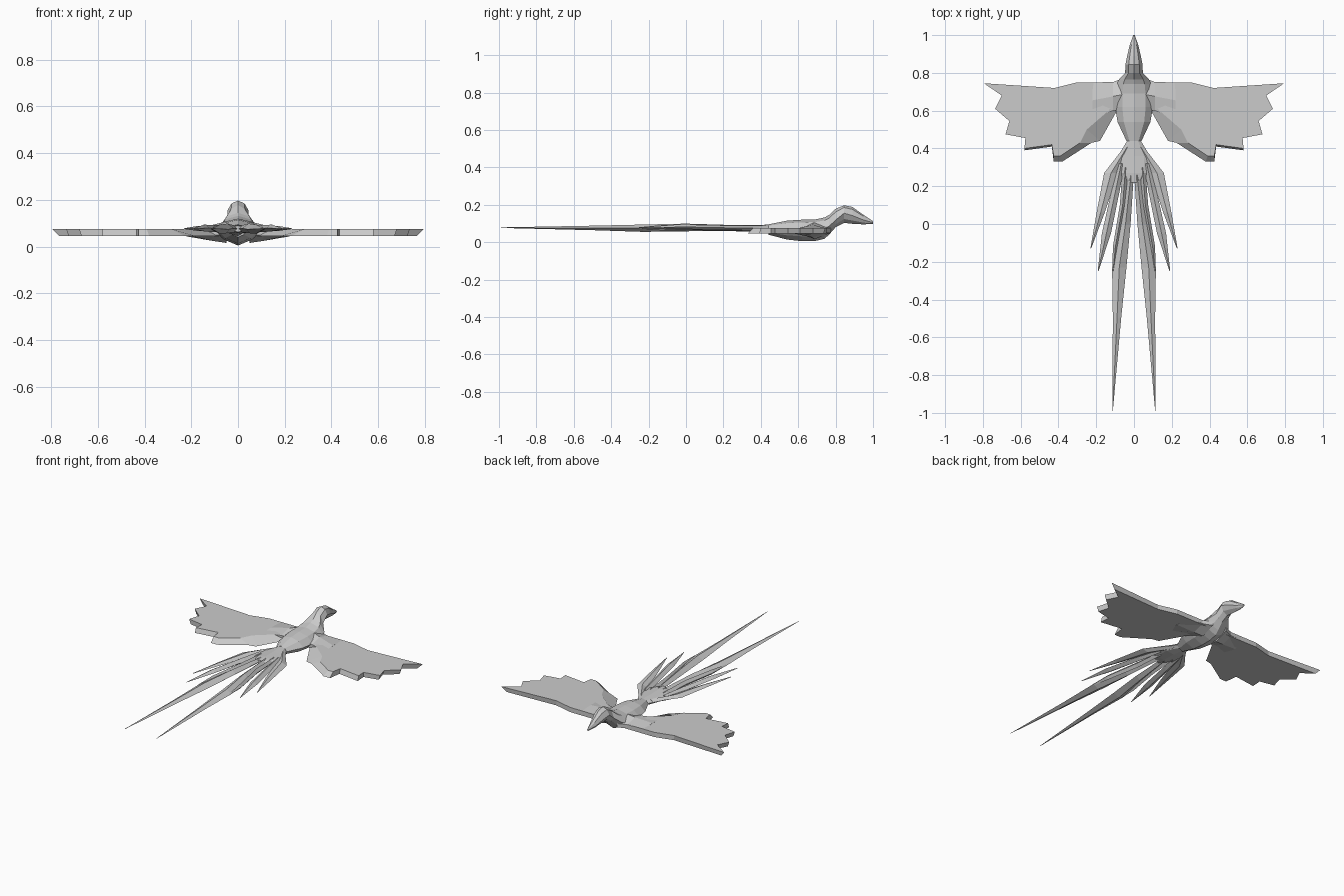
import bpy, bmesh

grey = bpy.data.materials.new("feather grey")
grey.diffuse_color = (0.6, 0.6, 0.6, 1)


def finish(name, bm, mirrored=False):
    bmesh.ops.recalc_face_normals(bm, faces=bm.faces[:])
    mesh = bpy.data.meshes.new(name)
    bm.to_mesh(mesh)
    bm.free()
    mesh.materials.append(grey)
    obj = bpy.data.objects.new(name, mesh)
    bpy.context.collection.objects.link(obj)
    if mirrored:
        obj.modifiers.new("mirror", "MIRROR").use_mirror_merge = False
    return obj


def loft(name, rings, mirrored=False):
    """Skin a list of equal-sized rings and cap both ends."""
    bm = bmesh.new()
    vs = [[bm.verts.new(p) for p in ring] for ring in rings]
    n = len(rings[0])
    for a, b in zip(vs, vs[1:]):
        for i in range(n):
            j = (i + 1) % n
            bm.faces.new((a[i], a[j], b[j], b[i]))
    bm.faces.new(vs[0])
    bm.faces.new(vs[-1])
    return finish(name, bm, mirrored)


def body_ring(y, w, top, side, bottom):
    up, low = side + 0.72 * (top - side), side + 0.6 * (bottom - side)
    right = [(0.62 * w, up), (w, side), (0.62 * w, low)]
    pts = [(0, top)] + right + [(0, bottom)] + [(-x, z) for x, z in reversed(right)]
    return [(x, y, z) for x, z in pts]


# Body from beak tip to tail root: y, half width, top, side and bottom heights
body = [
    (1.00, 0.004, 0.112, 0.105, 0.098),
    (0.95, 0.022, 0.145, 0.118, 0.095),
    (0.89, 0.036, 0.188, 0.142, 0.098),
    (0.845, 0.045, 0.197, 0.155, 0.103),
    (0.80, 0.047, 0.178, 0.118, 0.080),
    (0.765, 0.080, 0.145, 0.085, 0.040),
    (0.74, 0.092, 0.132, 0.075, 0.018),
    (0.69, 0.098, 0.121, 0.072, 0.006),
    (0.62, 0.100, 0.120, 0.070, 0.005),
    (0.54, 0.087, 0.115, 0.070, 0.014),
    (0.44, 0.040, 0.095, 0.070, 0.040),
]
loft("body", [body_ring(*s) for s in body])

# Tail root that the feathers fan out from
root = [
    (0.45, 0.030, 0.094, 0.072, 0.045),
    (0.36, 0.085, 0.091, 0.073, 0.055),
    (0.27, 0.085, 0.092, 0.076, 0.058),
    (0.22, 0.030, 0.090, 0.077, 0.062),
]
loft("tail_root", [body_ring(*s) for s in root])

# Wing: top outline x, y, then the offset of the lower outline
outline = [
    (0.07, 0.75, 0, 0), (0.30, 0.75, 0, 0), (0.42, 0.72, 0, 0),
    (0.795, 0.745, -0.03, -0.01), (0.70, 0.68, -0.01, 0), (0.735, 0.61, -0.01, 0),
    (0.66, 0.545, -0.01, 0), (0.68, 0.475, -0.01, 0), (0.575, 0.455, 0, 0),
    (0.58, 0.40, 0, -0.01), (0.435, 0.42, 0, -0.01), (0.425, 0.36, 0, -0.03),
    (0.39, 0.36, -0.01, -0.03), (0.285, 0.43, -0.06, 0), (0.25, 0.50, -0.07, -0.06),
    (0.10, 0.63, -0.01, -0.03), (0.06, 0.64, 0, -0.02),
]
loft("wing", [
    [(x, y, 0.075) for x, y, dx, dy in outline],
    [(x + dx, y + dy, 0.045) for x, y, dx, dy in outline],
], True)

# Shoulder that blends the wing into the body
shoulder = [(0.05, 0.60, 0.775, 0.108, 0.016),
            (0.11, 0.60, 0.752, 0.093, 0.025),
            (0.22, 0.56, 0.749, 0.076, 0.044)]
loft("wing_shoulder", [
    [(x, back, 0.074), (x, (back + front) / 2, top), (x, front, 0.074),
     (x, front, 0.050), (x, (back + front) / 2, low), (x, back, 0.050)]
    for x, back, front, top, low in shoulder], True)


def feather(name, stations):
    """Diamond-section feather: y, inner x, outer x, top, bottom."""
    loft(name, [
        [(a, y, (t + b) / 2), ((a + c) / 2, y, t), (c, y, (t + b) / 2), ((a + c) / 2, y, b)]
        for y, a, c, t, b in stations], True)


feather("outer_tail_feather", [
    (0.41, 0.020, 0.050, 0.088, 0.062),
    (0.27, 0.085, 0.158, 0.089, 0.064),
    (0.06, 0.155, 0.198, 0.088, 0.068),
    (-0.13, 0.227, 0.231, 0.079, 0.075)])
feather("middle_tail_feather", [
    (0.32, 0.050, 0.085, 0.090, 0.062),
    (0.18, 0.075, 0.118, 0.093, 0.062),
    (-0.05, 0.122, 0.170, 0.094, 0.066),
    (-0.25, 0.188, 0.192, 0.079, 0.075)])
feather("inner_tail_feather", [
    (0.30, 0.030, 0.060, 0.090, 0.060),
    (0.10, 0.045, 0.075, 0.096, 0.060),
    (-0.12, 0.085, 0.112, 0.092, 0.062),
    (-0.25, 0.108, 0.114, 0.080, 0.072)])
feather("long_tail_feather", [
    (0.26, 0.001, 0.030, 0.091, 0.062),
    (0.00, 0.018, 0.072, 0.099, 0.058),
    (-0.23, 0.040, 0.116, 0.094, 0.055),
    (-0.50, 0.068, 0.112, 0.088, 0.064),
    (-0.99, 0.112, 0.115, 0.079, 0.076)])
